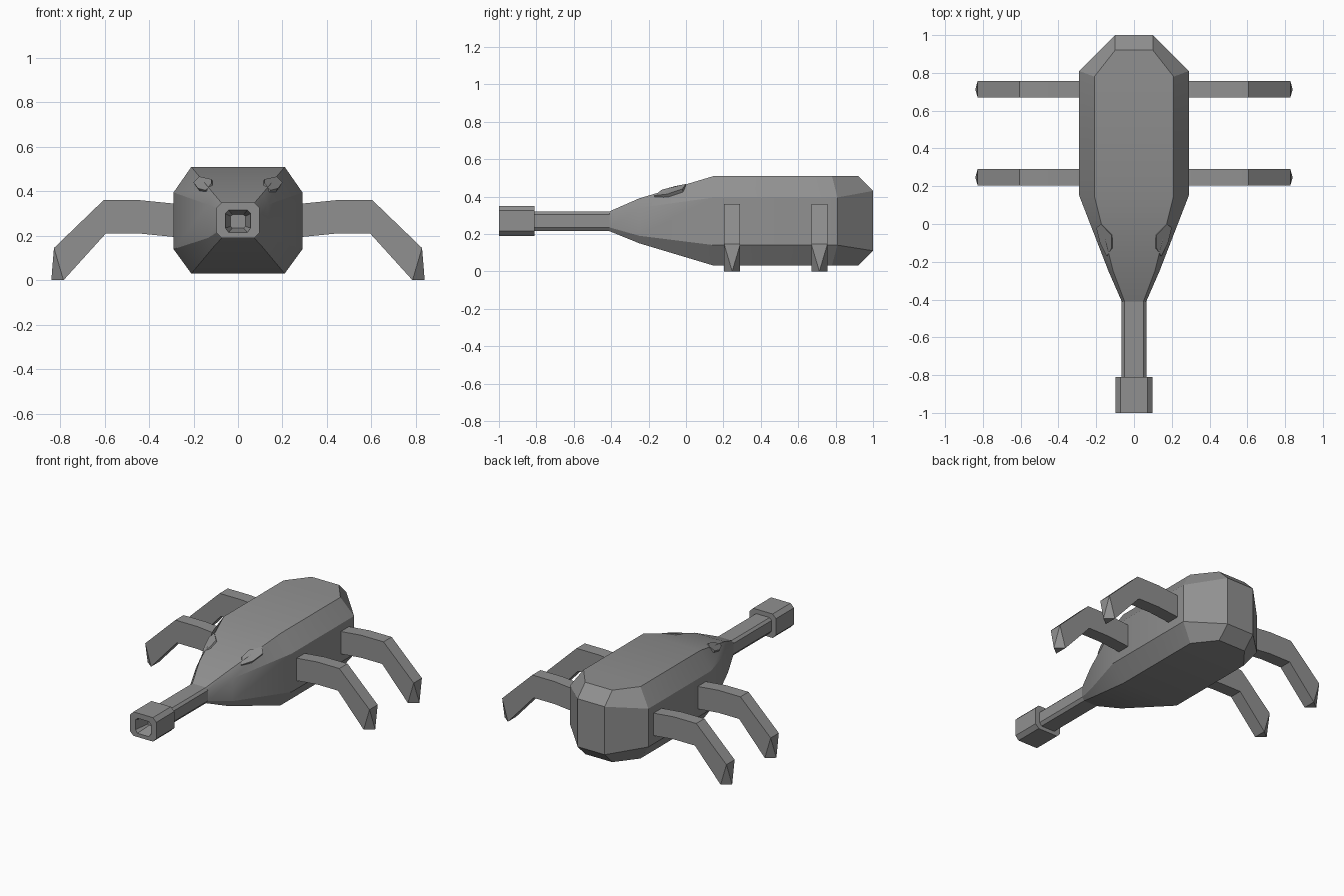
import bpy, bmesh, math

cube = bpy.data.objects.get("Cube")
if cube:
    bpy.data.objects.remove(cube, do_unlink=True)

grey = bpy.data.materials.new("plain_grey")
grey.use_nodes = True
COLOUR = (0.28, 0.28, 0.28, 1)
grey.diffuse_color = COLOUR
grey.node_tree.nodes["Principled BSDF"].inputs["Base Color"].default_value = COLOUR


def finish(bm, name):
    """Turn a bmesh into a named object with smooth-by-angle shading."""
    bmesh.ops.recalc_face_normals(bm, faces=bm.faces)
    mesh = bpy.data.meshes.new(name)
    bm.to_mesh(mesh)
    bm.free()
    mesh.materials.append(grey)
    ob = bpy.data.objects.new(name, mesh)
    bpy.context.collection.objects.link(ob)
    bpy.ops.object.select_all(action='DESELECT')
    ob.select_set(True)
    bpy.context.view_layer.objects.active = ob
    bpy.ops.object.shade_smooth_by_angle(angle=math.radians(30))
    return ob


def octagon(bm, y, wide, narrow, z0, z1, z2, z3, y_narrow=None):
    """Chamfered box ring; the top and bottom corners may sit at another y."""
    yn = y if y_narrow is None else y_narrow
    half = [(narrow, yn, z0), (wide, y, z1), (wide, y, z2), (narrow, yn, z3)]
    points = half + [(-px, py, pz) for px, py, pz in reversed(half)]
    return [bm.verts.new(p) for p in points]


def loft(bm, rings):
    for a, b in zip(rings, rings[1:]):
        for i in range(len(a)):
            j = (i + 1) % len(a)
            bm.faces.new((a[i], a[j], b[j], b[i]))


def prism(name, front, back):
    """Solid between two matching outlines."""
    bm = bmesh.new()
    rings = [[bm.verts.new(p) for p in outline] for outline in (front, back)]
    loft(bm, rings)
    for ring in rings:
        bm.faces.new(ring)
    return finish(bm, name)


# Body with tapered snout and chamfered rear
bm = bmesh.new()
rings = [
    octagon(bm, -0.41, 0.065, 0.05, 0.215, 0.235, 0.305, 0.32),
    octagon(bm, -0.25, 0.135, 0.11, 0.15, 0.19, 0.34, 0.39),
    octagon(bm, 0.15, 0.29, 0.21, 0.03, 0.14, 0.395, 0.51),
    octagon(bm, 0.81, 0.29, 0.21, 0.03, 0.14, 0.395, 0.51, 0.78),
    octagon(bm, 1.0, 0.10, 0.10, 0.03, 0.11, 0.43, 0.51, 0.92),
]
loft(bm, rings)
bm.faces.new(rings[0])
end = rings[-1]
for i in range(3):
    bm.faces.new((end[i], end[i + 1], end[6 - i], end[7 - i]))
finish(bm, "body")

# Neck tube
bm = bmesh.new()
rings = [octagon(bm, y, 0.065, 0.05, 0.215, 0.235, 0.305, 0.32) for y in (-0.82, -0.40)]
loft(bm, rings)
for ring in rings:
    bm.faces.new(ring)
finish(bm, "neck")

# Nozzle with a tapered recess in its front
bm = bmesh.new()
rings = [
    octagon(bm, -0.81, 0.097, 0.072, 0.19, 0.215, 0.325, 0.35),
    octagon(bm, -1.0, 0.097, 0.072, 0.19, 0.215, 0.325, 0.35),
    octagon(bm, -1.0, 0.057, 0.042, 0.215, 0.235, 0.3, 0.315),
    octagon(bm, -0.9, 0.033, 0.025, 0.235, 0.242, 0.288, 0.295),
]
loft(bm, rings)
bm.faces.new(rings[0])
bm.faces.new(rings[-1])
finish(bm, "nozzle")

# Legs: bent bars ending in a pointed foot
UPPER = [(0.27, 0.343), (0.44, 0.36), (0.605, 0.36), (0.828, 0.145)]
LOWER = [(0.27, 0.193), (0.44, 0.21), (0.595, 0.21), (0.785, 0.0)]


def leg(name, side, y):
    bm = bmesh.new()
    rings = []
    for (ux, uz), (lx, lz) in zip(UPPER, LOWER):
        rings.append([bm.verts.new(p) for p in (
            (side * ux, y - 0.043, uz), (side * ux, y + 0.043, uz),
            (side * lx, y + 0.043, lz), (side * lx, y - 0.043, lz))])
    loft(bm, rings)
    bm.faces.new(rings[0])
    tip = bm.verts.new((side * 0.84, y, 0.0))
    last = rings[-1]
    for i in range(4):
        bm.faces.new((last[i], last[(i + 1) % 4], tip))
    finish(bm, name)


# Eyes: raised plates on the upper shoulders of the snout
EYE = [(0.12, -0.06, 0.455), (0.175, 0.0, 0.467), (0.2, -0.02, 0.44),
       (0.18, -0.1, 0.413), (0.145, -0.17, 0.405), (0.12, -0.13, 0.436)]

for side, label in ((1, "left"), (-1, "right")):
    leg("front_leg_" + label, side, 0.247)
    leg("rear_leg_" + label, side, 0.713)
    outer = [(side * x, y, z) for x, y, z in EYE]
    inner = [(side * (x - 0.022), y + 0.01, z - 0.035) for x, y, z in EYE]
    prism("eye_" + label, outer, inner)
